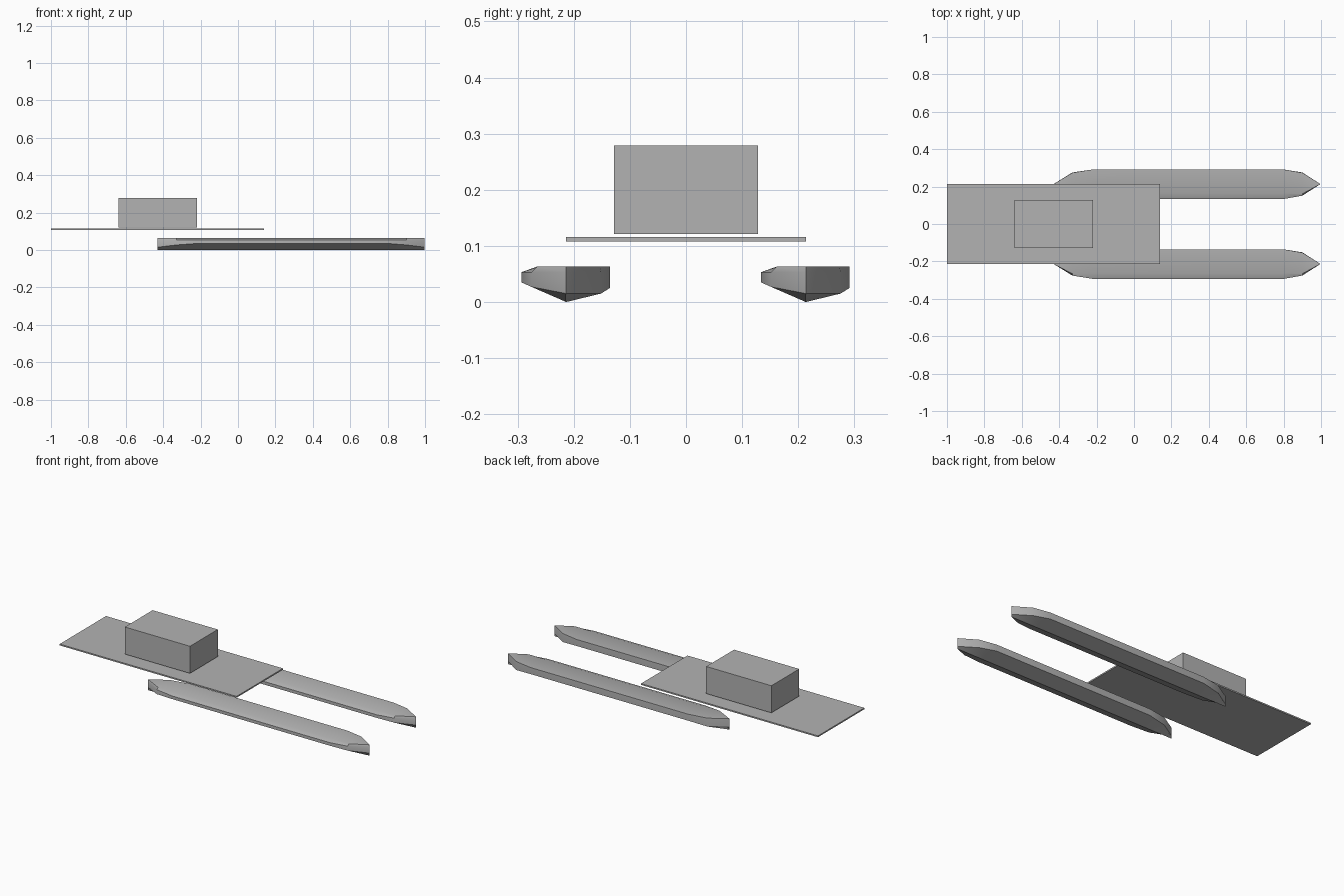
import bpy
import bmesh

if "Cube" in bpy.data.objects:
    bpy.data.objects.remove(bpy.data.objects["Cube"], do_unlink=True)

# Single material
GREY = (0.45, 0.45, 0.45, 1)
grey = bpy.data.materials.new("plain_grey")
grey.use_nodes = True
grey.diffuse_color = GREY
grey.node_tree.nodes["Principled BSDF"].inputs["Base Color"].default_value = GREY


def finish(name, bm):
    bmesh.ops.recalc_face_normals(bm, faces=bm.faces)
    mesh = bpy.data.meshes.new(name)
    bm.to_mesh(mesh)
    bm.free()
    mesh.materials.append(grey)
    obj = bpy.data.objects.new(name, mesh)
    bpy.context.collection.objects.link(obj)
    return obj


def box(name, low, high):
    bm = bmesh.new()
    bmesh.ops.create_cube(bm, size=1)
    for v in bm.verts:
        v.co = [a + (c + 0.5) * (b - a) for c, a, b in zip(v.co, low, high)]
    return finish(name, bm)


# Cross-sections (y, z): keel, inner chine, inner rim, deck, outer rim, outer chine
END = [(0, 0), (0, 0.015), (0, 0.053), (0, 0.063), (0, 0.063), (0, 0.053), (0, 0.015)]
TAPER = [(0, 0), (0.062, 0.015), (0.062, 0.053), (0.06, 0.063),
         (-0.052, 0.063), (-0.062, 0.053), (-0.062, 0.027)]
MID = [(0, 0), (0.078, 0.025), (0.078, 0.053), (0.078, 0.063),
       (-0.05, 0.063), (-0.08, 0.053), (-0.08, 0.035)]
STATIONS = [(-0.43, END), (-0.33, TAPER), (-0.22, MID),
            (0.8, MID), (0.9, TAPER), (0.997, END)]


def hull(name, y0):
    bm = bmesh.new()
    rings = [[bm.verts.new((x, y0 + y, z)) for y, z in section]
             for x, section in STATIONS]
    for a, b in zip(rings, rings[1:]):
        for i in range(len(a)):
            j = (i + 1) % len(a)
            bm.faces.new((a[i], a[j], b[j], b[i]))
    # close the pointed stem and stern
    bmesh.ops.remove_doubles(bm, verts=bm.verts, dist=0.0005)
    obj = finish(name, bm)
    bpy.ops.object.select_all(action="DESELECT")
    obj.select_set(True)
    bpy.context.view_layer.objects.active = obj
    bpy.ops.object.shade_smooth_by_angle(angle=0.52)


# Twin floats share one shape
for side, y0 in (("right", -0.2135), ("left", 0.2135)):
    hull(side + "_hull", y0)

# Platform and cabin
box("platform", (-1, -0.2135, 0.108), (0.14, 0.2135, 0.116))
box("cabin", (-0.64, -0.128, 0.121), (-0.22, 0.128, 0.279))
